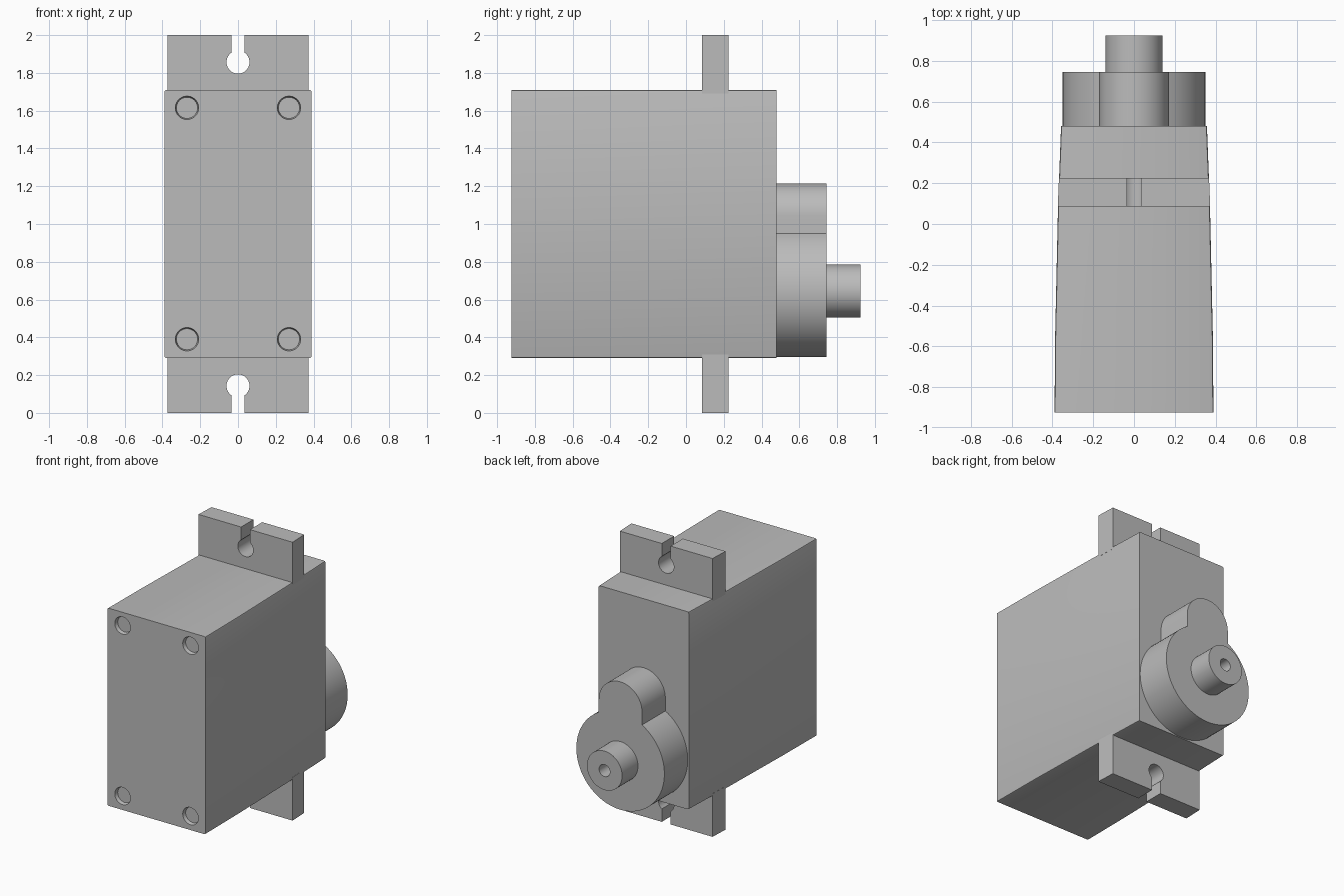
import bpy, bmesh
from math import sin, cos, pi, sqrt, asin, acos, radians
from mathutils import Matrix, Vector

cube = bpy.data.objects.get("Cube")
if cube:
    bpy.data.objects.remove(cube, do_unlink=True)

grey = bpy.data.materials.new("plain grey")
grey.use_nodes = True
GREY = (0.5, 0.5, 0.5, 1)
grey.diffuse_color = GREY
grey.node_tree.nodes["Principled BSDF"].inputs["Base Color"].default_value = GREY


def finish(name, bm):
    bmesh.ops.recalc_face_normals(bm, faces=bm.faces)
    mesh = bpy.data.meshes.new(name)
    bm.to_mesh(mesh)
    bm.free()
    mesh.materials.append(grey)
    obj = bpy.data.objects.new(name, mesh)
    bpy.context.collection.objects.link(obj)
    return obj


def smooth(obj):
    obj.data.shade_smooth()
    obj.data.set_sharp_from_angle(angle=radians(30))


def extrude(points, offset):
    """Solid prism from a closed outline."""
    bm = bmesh.new()
    face = bm.faces.new([bm.verts.new(p) for p in points])
    out = bmesh.ops.extrude_face_region(bm, geom=[face])
    verts = [v for v in out["geom"] if isinstance(v, bmesh.types.BMVert)]
    bmesh.ops.translate(bm, verts=verts, vec=offset)
    return bm


def arc(cx, cz, r, a0, a1, n):
    return [(cx + r * cos(a0 + (a1 - a0) * i / n),
             cz + r * sin(a0 + (a1 - a0) * i / n)) for i in range(n + 1)]


# Case: tapered plan extruded upwards, long edges slightly rounded
BOTTOM, TOP, FRONT, BACK = 0.29, 1.71, -0.925, 0.48
side = [(0.39, FRONT), (0.387, -0.55), (0.373, 0.085), (0.358, BACK)]
plan = side + [(-x, y) for x, y in reversed(side)]
bm = extrude([(x, y, BOTTOM) for x, y in plan], (0, 0, TOP - BOTTOM))
long_edges = []
for e in bm.edges:
    d = e.verts[1].co - e.verts[0].co
    if abs(d.y) > 0.1:
        long_edges.append(e)
bmesh.ops.bevel(bm, geom=long_edges, offset=0.01, segments=2, profile=0.5,
                affect='EDGES')
case = finish("case", bm)

# Shallow round screw recesses in the front of the case
bm = bmesh.new()
for x in (-0.27, 0.27):
    for z in (0.39, 1.615):
        m = Matrix.Translation((x, FRONT, z)) @ Matrix.Rotation(pi / 2, 4, 'X')
        bmesh.ops.create_cone(bm, cap_ends=True, segments=40, radius1=0.056,
                              radius2=0.068, depth=0.05, matrix=m)
cutter = finish("recess_cutter", bm)
cutter.hide_render = True
mod = case.modifiers.new("recesses", 'BOOLEAN')
mod.object = cutter
mod.solver = 'EXACT'
bpy.context.view_layer.objects.active = case
bpy.ops.object.modifier_apply(modifier=mod.name)
bpy.data.objects.remove(cutter, do_unlink=True)
smooth(case)

# Mounting ears: plates with a keyhole slot open to the outer edge
SLOT, HOLE, HOLE_Z = 0.035, 0.061, 1.857
gap = asin(SLOT / HOLE)
hole = arc(0, HOLE_Z, HOLE, pi / 2 - gap, -1.5 * pi + gap, 32)
ear = ([(0.374, TOP - 0.02), (0.374, 2), (SLOT, 2)] + hole
       + [(-SLOT, 2), (-0.374, 2), (-0.374, TOP - 0.02)])
for name, flip in (("upper_ear", False), ("lower_ear", True)):
    pts = [(x, 0.085, 2 - z if flip else z) for x, z in ear]
    bm = extrude(pts, (0, 0.14, 0))
    for v in bm.verts:
        if abs(v.co.x) > 0.3 and v.co.y > 0.2:
            v.co.x *= 0.985
    smooth(finish(name, bm))

# Gear housing: large disc with a round-topped lobe above it
AXIS_Z, DISC, LOBE, LOBE_Z = 0.645, 0.35, 0.172, 1.042
a = acos(LOBE / DISC)
outline = (arc(0, AXIS_Z, DISC, pi - a, 2 * pi + a, 72)
           + arc(0, LOBE_Z, LOBE, 0, pi, 36))
housing = extrude([(x, BACK - 0.01, z) for x, z in outline], (0, 0.275, 0))
smooth(finish("gear_housing", housing))

# Output shaft: turned profile with a blind centre hole
profile = [(0, 0.74), (0.14, 0.74), (0.14, 0.925), (0.043, 0.925),
           (0.043, 0.76), (0, 0.76)]
bm = bmesh.new()
verts = [bm.verts.new((r, y, AXIS_Z)) for r, y in profile]
edges = [bm.edges.new(pair) for pair in zip(verts, verts[1:])]
bmesh.ops.spin(bm, geom=verts + edges, cent=(0, 0, AXIS_Z), axis=(0, 1, 0),
               angle=2 * pi, steps=48)
bmesh.ops.remove_doubles(bm, verts=bm.verts, dist=0.0005)
smooth(finish("output_shaft", bm))
